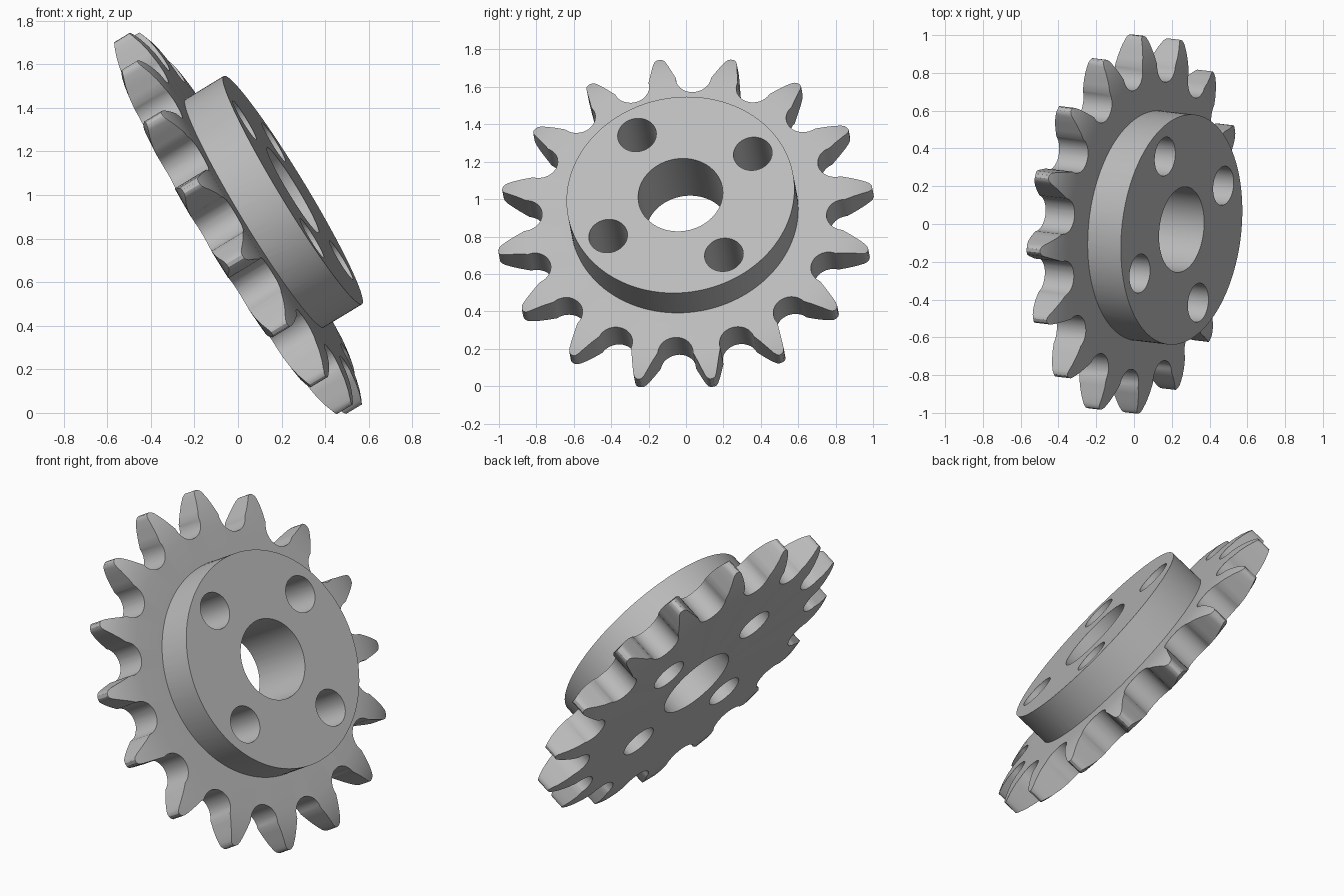
import bpy
import bmesh
from math import pi, sin, cos, radians, asin
from mathutils import Matrix, Vector

if "Cube" in bpy.data.objects:
    bpy.data.objects.remove(bpy.data.objects["Cube"], do_unlink=True)

TEETH = 16
HALF = 0.09          # half thickness of the toothed plate
HUB_TOP = 0.296
PHASE = radians(8)   # angle of the first tooth

steel = bpy.data.materials.new("grey steel")
steel.use_nodes = True
colour = (0.5, 0.5, 0.5, 1)
steel.diffuse_color = colour
steel.node_tree.nodes["Principled BSDF"].inputs["Base Color"].default_value = colour


def finish(bm, name):
    bmesh.ops.recalc_face_normals(bm, faces=bm.faces)
    mesh = bpy.data.meshes.new(name)
    bm.to_mesh(mesh)
    bm.free()
    mesh.materials.append(steel)
    obj = bpy.data.objects.new(name, mesh)
    bpy.context.collection.objects.link(obj)
    return obj


def prism(name, points, z0, z1):
    bm = bmesh.new()
    face = bm.faces.new([bm.verts.new((x, y, z0)) for x, y in points])
    out = bmesh.ops.extrude_face_region(bm, geom=[face])
    top = [v for v in out["geom"] if isinstance(v, bmesh.types.BMVert)]
    bmesh.ops.translate(bm, verts=top, vec=(0, 0, z1 - z0))
    return finish(bm, name)


def disc(name, radius, z0, z1, centre=(0, 0), sides=96):
    ring = [(centre[0] + radius * cos(2 * pi * i / sides),
             centre[1] + radius * sin(2 * pi * i / sides)) for i in range(sides)]
    return prism(name, ring, z0, z1)


def lathe(name, profile, steps=128):
    bm = bmesh.new()
    verts = [bm.verts.new((r, 0, z)) for r, z in profile]
    edges = [bm.edges.new(pair) for pair in zip(verts, verts[1:])]
    bmesh.ops.spin(bm, geom=verts + edges, cent=(0, 0, 0), axis=(0, 0, 1),
                   angle=2 * pi, steps=steps)
    bmesh.ops.remove_doubles(bm, verts=bm.verts, dist=1e-5)
    return finish(bm, name)


def combine(target, tool, operation):
    tool.hide_render = True
    mod = target.modifiers.new(operation.lower(), "BOOLEAN")
    mod.operation = operation
    mod.solver = "EXACT"
    mod.object = tool
    bpy.context.view_layer.objects.active = target
    bpy.ops.object.modifier_apply(modifier=mod.name)
    bpy.data.objects.remove(tool, do_unlink=True)


# Tooth outline: half a tooth from valley to tip, as (radius, angle from tooth)
pitch = 2 * pi / TEETH
seat_centre, seat_radius = 0.86, 0.095
half_tooth = []
for i in range(9):
    a = radians(88) * i / 8
    along = seat_centre - seat_radius * cos(a)
    side = seat_radius * sin(a)
    p = Vector((along, side))
    half_tooth.append((p.length, pitch / 2 - p.angle(Vector((1, 0)))))
for r, w in [(0.90, 0.061), (0.95, 0.045), (0.99, 0.031), (1.006, 0.022), (1.014, 0.009)]:
    half_tooth.append((r, asin(w / r)))

outline = []
for k in range(TEETH):
    middle = PHASE + k * pitch
    rising = [(r, middle - a) for r, a in half_tooth]
    falling = [(r, middle + a) for r, a in reversed(half_tooth[1:])]
    outline += [(r * cos(a), r * sin(a)) for r, a in rising + falling]

# Toothed plate, thinned towards the tooth tips
sprocket = prism("sprocket", outline, -0.2, 0.2)
taper = [(0.0, HALF), (0.79, HALF), (0.85, 0.086), (0.91, 0.077), (0.96, 0.064),
         (1.0, 0.049), (1.03, 0.034)]
lens = lathe("tooth_taper", taper + [(r, -z) for r, z in reversed(taper)])
combine(sprocket, lens, "INTERSECT")

# Hub, bore and four bolt holes
combine(sprocket, disc("hub", 0.6125, 0, HUB_TOP, sides=128), "UNION")
combine(sprocket, disc("bore", 0.2275, -0.5, 0.5), "DIFFERENCE")
for k in range(4):
    a = radians(31) + k * pi / 2
    hole = disc("bolt_hole", 0.104, -0.5, 0.5, (0.4535 * cos(a), 0.4535 * sin(a)), 48)
    combine(sprocket, hole, "DIFFERENCE")

# Tilt so the hub faces up and to the left side
axis = Vector((0.85, -0.1, 0.515)).normalized()
across = (Vector((0, 1, 0)) - axis.y * axis).normalized()
up = axis.cross(across)
tilt = Matrix((across, up, axis)).transposed().to_4x4()
sprocket.data.transform(Matrix.Translation((0, 0, 0.87)) @ tilt)

bpy.ops.object.select_all(action="DESELECT")
sprocket.select_set(True)
bpy.context.view_layer.objects.active = sprocket
bpy.ops.object.shade_smooth_by_angle(angle=radians(30))
